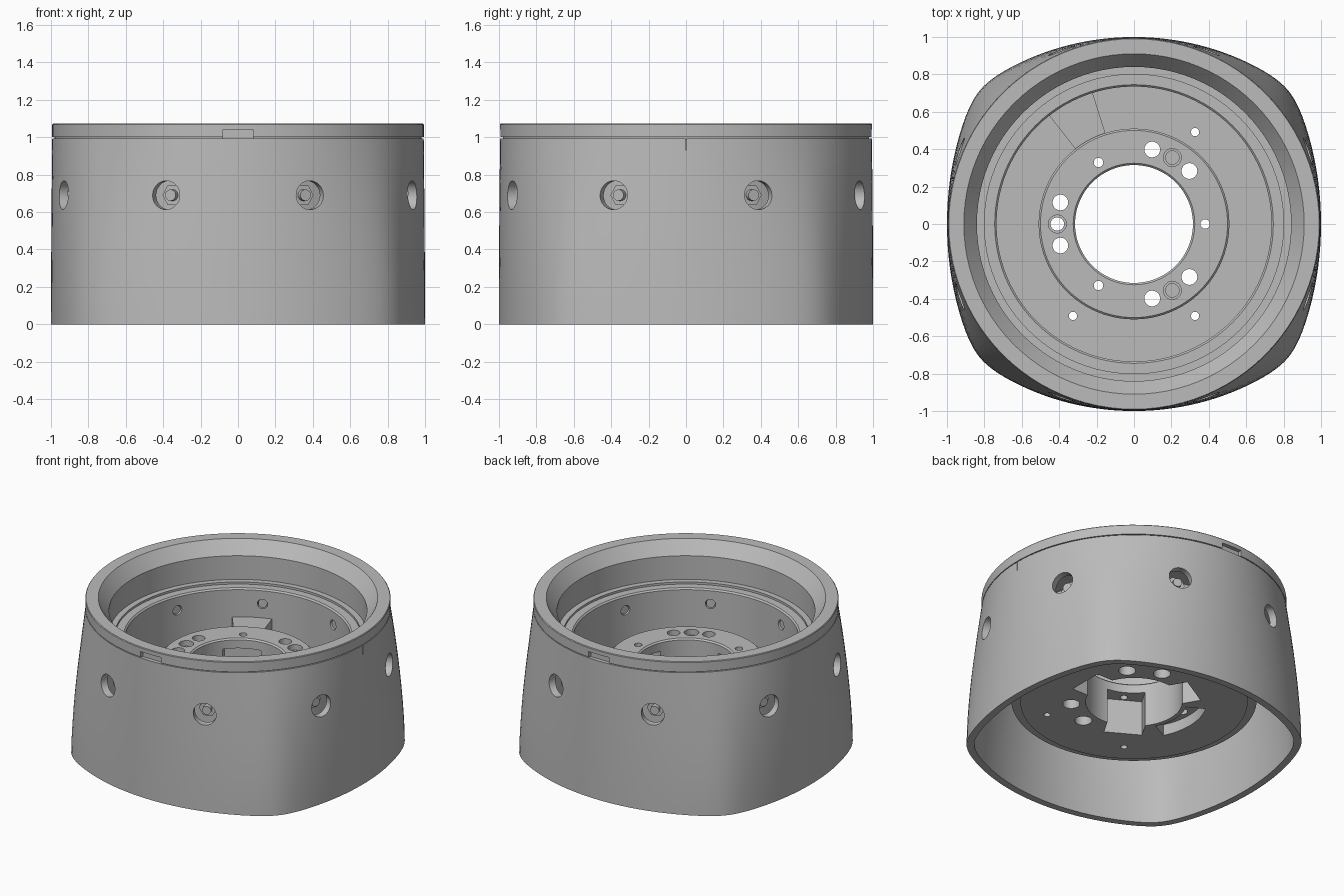
import bpy
import bmesh
from math import cos, sin, pi, radians, sqrt
from mathutils import Matrix, Vector

if "Cube" in bpy.data.objects:
    bpy.data.objects.remove(bpy.data.objects["Cube"])

grey = bpy.data.materials.new("plain grey")
grey.use_nodes = True
grey.diffuse_color = (0.5, 0.5, 0.5, 1)
grey.node_tree.nodes["Principled BSDF"].inputs["Base Color"].default_value = (0.5, 0.5, 0.5, 1)


def make(name, bm):
    bmesh.ops.recalc_face_normals(bm, faces=bm.faces)
    mesh = bpy.data.meshes.new(name)
    bm.to_mesh(mesh)
    bm.free()
    mesh.materials.append(grey)
    obj = bpy.data.objects.new(name, mesh)
    bpy.context.collection.objects.link(obj)
    return obj


def sweep(name, profile, point, start=0, end=360, steps=96):
    """Turn a closed (r, z) profile about z; point(r, z, angle) gives the position."""
    bm = bmesh.new()
    full = end - start == 360
    rings = []
    for i in range(steps if full else steps + 1):
        a = radians(start + (end - start) * i / steps)
        rings.append([bm.verts.new(point(r, z, a)) for r, z in profile])
    n = len(profile)
    for i in range(steps):
        p, q = rings[i], rings[(i + 1) % len(rings)]
        for j in range(n):
            k = (j + 1) % n
            bm.faces.new((p[j], q[j], q[k], p[k]))
    if not full:
        bm.faces.new(rings[0])
        bm.faces.new(rings[-1])
    return make(name, bm)


def turned(r, z, a):
    return r * cos(a), r * sin(a), z


def shallow_arc(radius, toward, across):
    """Distance from the axis to a wide arc that bulges to 1 unit."""
    shift = radius - 1
    return sqrt(radius ** 2 - (shift * across) ** 2) - shift * abs(toward)


def four_sided(inset, z, a):
    """Round at the top, easing to four shallow arcs with soft corners at the foot."""
    ends = shallow_arc(1.42, sin(a), cos(a))
    sides = shallow_arc(1.73, cos(a), sin(a))
    foot = (ends ** -40 + sides ** -40) ** (-1 / 40)
    ease = 1 - max(z, 0) ** 1.6
    return turned(0.993 + (foot - 0.993) * ease - inset, z, a)


def upright(angle, r, radius, low, high):
    a = radians(angle)
    return Matrix.Translation((r * cos(a), r * sin(a), (low + high) / 2)), radius, high - low


def radial(angle, z, radius, near, far):
    spot = Matrix.Rotation(radians(angle), 4, "Z") @ Matrix.Translation(((near + far) / 2, 0, z))
    return spot @ Matrix.Rotation(pi / 2, 4, "Y"), radius, far - near


def cylinders(name, specs, sides=32):
    bm = bmesh.new()
    for matrix, radius, depth in specs:
        bmesh.ops.create_cone(bm, cap_ends=True, segments=sides, radius1=radius,
                              radius2=radius, depth=depth, matrix=matrix)
    return make(name, bm)


def boxes(name, specs):
    bm = bmesh.new()
    for angle, centre, size in specs:
        m = Matrix.Rotation(radians(angle), 4, "Z") @ Matrix.Translation(centre)
        bmesh.ops.create_cube(bm, size=1, matrix=m @ Matrix.Diagonal(Vector(size).to_4d()))
    return make(name, bm)


def cut(target, cutter):
    mod = target.modifiers.new("cut", "BOOLEAN")
    mod.operation = "DIFFERENCE"
    mod.solver = "EXACT"
    mod.object = cutter
    cutter.hide_render = True
    bpy.context.view_layer.objects.active = target
    bpy.ops.object.modifier_apply(modifier=mod.name)
    bpy.data.objects.remove(cutter)


SCREWS = [22.5 + 45 * i for i in range(8)]
THIRDS = (0, 120, 240)
GROUPS = (60, 180, 300)

# Outer shell: thin skirt, round above and four-sided below
levels = [i / 10 for i in range(10)] + [0.994]
shell = sweep("outer_shell", [(0, z) for z in levels] + [(0.05, z) for z in reversed(levels)],
              four_sided, steps=144)
cut(shell, cylinders("shell_holes", [radial(a, 0.69, 0.077, 0.8, 1.2) for a in SCREWS]))
cut(shell, boxes("shell_slit", [(0, (1, 0, 0.97), (0.2, 0.006, 0.08))]))

# Inner drum: rim, sloped lip, stepped shelf, well floor and raised hub
drum = sweep("inner_drum", [
    (0.98, 0.985), (0.98, 1.0), (0.994, 1.0), (0.994, 1.067), (0.99, 1.072), (0.91, 1.072),
    (0.84, 0.98), (0.84, 0.81), (0.80, 0.81), (0.80, 0.795), (0.745, 0.795), (0.735, 0.785),
    (0.735, 0.38), (0.51, 0.38), (0.51, 0.62), (0.50, 0.63), (0.325, 0.63), (0.315, 0.62),
    (0.315, 0.31), (0.74, 0.31), (0.74, 0.33), (0.80, 0.33), (0.80, 0.775), (0.95, 0.775),
    (0.95, 0.985)], turned)

# Rim notches at front and back
cut(drum, boxes("rim_notches", [(a, (0, -1, 1.015), (0.16, 0.07, 0.05)) for a in (0, 180)]))

# Bore notches and the curved pocket under the hub
cut(drum, boxes("bore_notches", [(a, (0.34, 0, 0.42), (0.15, 0.25, 0.28)) for a in THIRDS]))
cut(drum, sweep("curved_pocket", [(0.345, 0.25), (0.475, 0.25), (0.475, 0.39), (0.345, 0.39)],
                turned, 151, 206, 15))

# Hub and floor drillings
cut(drum, cylinders("counterbores", [upright(a, 0.41, 0.048, 0.59, 0.8) for a in GROUPS]))
cut(drum, cylinders("lower_counterbores", [upright(a + s, 0.41, 0.056, 0.2, 0.45)
                                           for a in (60, 300) for s in (-16.3, 16.3)]))
drillings = [upright(a + s, 0.41, 0.042, 0.2, 0.8) for a in GROUPS for s in (-16.3, 16.3)]
drillings += [upright(a, 0.38, 0.025, 0.2, 0.8) for a in THIRDS]
drillings += [upright(a, 0.59, 0.022, 0.2, 0.5) for a in (56.4, -56.4, -123.6)]
cut(drum, cylinders("drillings", drillings))
cut(drum, cylinders("blind_drillings", [upright(a, 0.41, 0.036, 0.45, 0.8) for a in (60, 300)]))
cut(drum, cylinders("through_drilling", [upright(180, 0.41, 0.036, 0.1, 0.9)], 30))

# Cross holes through the drum wall
cut(drum, cylinders("wall_holes", [radial(a, 0.69, 0.034, 0.68, 0.86) for a in SCREWS]))

# Bridge joining the hub to the wall
bridge = sweep("hub_bridge", [(0.50, 0.36), (0.75, 0.36), (0.75, 0.59), (0.50, 0.59)],
               turned, 107.5, 128, 8)

# Screws and nuts behind the shell holes
studs = cylinders("screw_studs", [radial(a, 0.69, 0.03, 0.745, 0.945) for a in SCREWS], 24)
nuts = cylinders("screw_nuts", [radial(a, 0.69, 0.06, 0.795, 0.91) for a in SCREWS], 6)

# Smooth curved walls, crisp edges
bpy.ops.object.select_all(action="DESELECT")
for part in (shell, drum, bridge, studs, nuts):
    part.select_set(True)
bpy.context.view_layer.objects.active = shell
bpy.ops.object.shade_smooth_by_angle(angle=radians(30))
